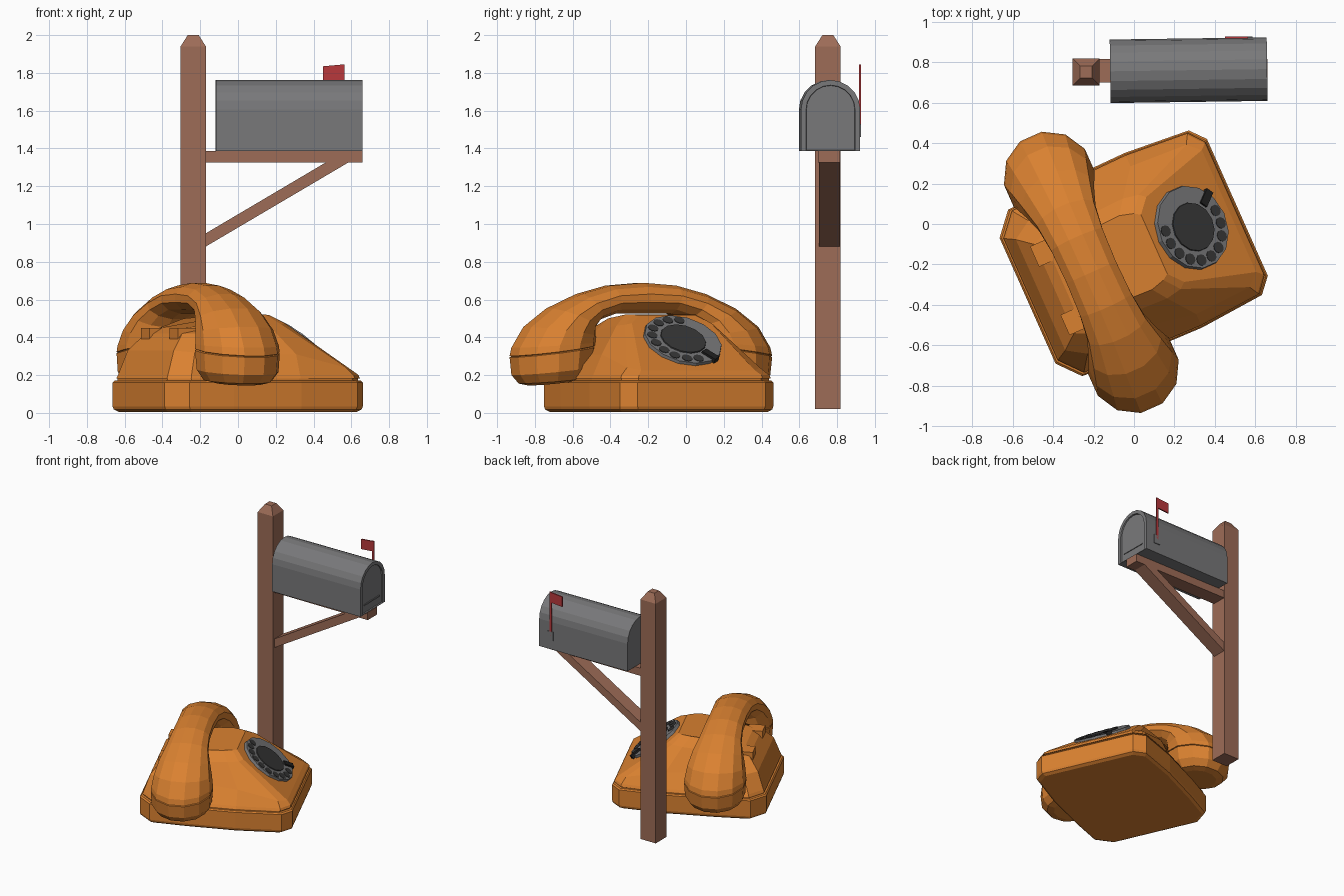
import bpy, bmesh, math
from mathutils import Matrix, Vector

if "Cube" in bpy.data.objects:
    bpy.data.objects.remove(bpy.data.objects["Cube"])


def material(name, r, g, b):
    m = bpy.data.materials.new(name)
    m.diffuse_color = (r, g, b, 1)
    m.use_nodes = True
    m.node_tree.nodes["Principled BSDF"].inputs["Base Color"].default_value = m.diffuse_color
    return m


ORANGE = material("orange", 0.70, 0.22, 0.03)
GREY = material("metal grey", 0.19, 0.19, 0.195)
DARK = material("dark grey", 0.04, 0.04, 0.04)
BLACK = material("black", 0.015, 0.015, 0.015)
WOOD = material("wood brown", 0.34, 0.15, 0.095)
RED = material("red", 0.48, 0.04, 0.045)

# The telephone faces +x, turned 24 degrees
PHONE = Matrix.Translation((0.054, -0.121, 0)) @ Matrix.Rotation(math.radians(24), 4, 'Z')


def loft(name, rings, mat, matrix=Matrix()):
    """Skin a list of equal-length closed rings and cap both ends."""
    bm = bmesh.new()
    loops = [[bm.verts.new(matrix @ Vector(p)) for p in ring] for ring in rings]
    n = len(loops[0])
    for lo, hi in zip(loops, loops[1:]):
        for i in range(n):
            j = (i + 1) % n
            bm.faces.new((lo[i], lo[j], hi[j], hi[i]))
    bm.faces.new(loops[0][::-1])
    bm.faces.new(loops[-1])
    bmesh.ops.recalc_face_normals(bm, faces=bm.faces)
    me = bpy.data.meshes.new(name)
    bm.to_mesh(me)
    bm.free()
    me.materials.append(mat)
    ob = bpy.data.objects.new(name, me)
    bpy.context.collection.objects.link(ob)
    return ob


def box(name, lo, hi, mat, matrix=Matrix()):
    (x0, y0, z0), (x1, y1, z1) = lo, hi
    rings = [[(x0, y0, z), (x1, y0, z), (x1, y1, z), (x0, y1, z)] for z in (z0, z1)]
    return loft(name, rings, mat, matrix)


def disc(name, radius, z0, z1, mat, matrix, sides=14, top=1.0, centre=(0, 0)):
    rings = []
    for z, r in ((z0, radius), (z1, radius * top)):
        rings.append([(centre[0] + r * math.cos(math.tau * i / sides),
                       centre[1] + r * math.sin(math.tau * i / sides), z) for i in range(sides)])
    return loft(name, rings, mat, matrix)


def mirrored(half):
    """Half outline on +y, completed on -y."""
    return half + [(x, -y, z) for x, y, z in reversed(half)]


# Telephone base plinth
plan = [(0.5, 0.37), (0.435, 0.445), (0.1, 0.472), (-0.29, 0.465), (-0.54, 0.45), (-0.635, 0.34)]


def plinth(scale, z):
    return mirrored([((x + 0.06) * scale - 0.06, y * scale, z) for x, y in plan])


loft("phone_base", [plinth(0.95, 0.005), plinth(0.99, 0.018), plinth(1, 0.035), plinth(1, 0.16),
                    plinth(0.985, 0.17), plinth(0.96, 0.172), plinth(0.96, 0.19)], ORANGE, PHONE)

# Sloping telephone body
body = [
    [(.487, .36, .182), (.425, .435, .182), (.1, .46, .182),
     (-.29, .452, .182), (-.525, .437, .182), (-.618, .33, .182)],
    [(.482, .355, .2), (.42, .428, .2), (.1, .45, .2),
     (-.29, .44, .2), (-.52, .43, .2), (-.61, .325, .2)],
    [(.455, .33, .225), (.395, .385, .24), (.1, .40, .31),
     (-.29, .33, .31), (-.47, .36, .32), (-.565, .30, .33)],
    [(.11, .23, .475), (.08, .255, .467), (0, .27, .462),
     (-.29, .26, .435), (-.41, .28, .42), (-.49, .24, .42)],
    [(.05, .16, .518), (.02, .18, .52), (-.05, .2, .52),
     (-.29, .19, .50), (-.38, .19, .46), (-.44, .17, .45)],
]
loft("phone_body", [mirrored(r) for r in body], ORANGE, PHONE)

# Cradle lugs behind the handset
for side in (-1, 1):
    b0, b1 = sorted((side * 0.13, side * 0.24))
    box("cradle_lug", (-0.515, b0, 0.35), (-0.40, b1, 0.45), ORANGE, PHONE)

# Handset: (outer b, outer z, inner b, inner z, half width)
half = [
    (.19, .675, .16, .525, .14), (.36, .63, .25, .495, .155), (.53, .553, .285, .45, .185),
    (.66, .455, .283, .405, .207), (.728, .345, .283, .375, .219), (.738, .302, .283, .36, .222),
    (.73, .299, .291, .357, .214), (.738, .294, .283, .352, .222),
    (.728, .20, .30, .245, .215), (.69, .155, .335, .185, .178), (.64, .145, .38, .172, .13),
]
spine = [(-ob, oz, -ib, iz, w) for ob, oz, ib, iz, w in reversed(half)]
spine += [(0, .69, 0, .525, .135)] + half
rings = []
for ob, oz, ib, iz, w in spine:
    ring = []
    for i in range(12):
        t = math.tau * (i + 0.5) / 12
        c, s = math.cos(t) * 1.02, math.sin(t) * 1.02
        ring.append((-0.29 + w * s, (ob + ib) / 2 + (ob - ib) / 2 * c,
                     (oz + iz) / 2 + (oz - iz) / 2 * c))
    rings.append(ring)
loft("handset", rings, ORANGE, PHONE)

# Rotary dial
DIAL = PHONE @ Matrix.Translation((0.261, 0, 0.39)) @ Matrix.Rotation(math.radians(37), 4, 'Y')
disc("dial_plate", 0.217, -0.04, 0.0, GREY, DIAL, 14, 0.97)
disc("dial_centre", 0.128, -0.01, 0.006, DARK, DIAL, 14, 0.96)
for i in range(10):
    t = math.radians(10 - 22.5 * i)
    disc("finger_hole", 0.029, -0.005, 0.003, DARK, DIAL, 10,
         centre=(0.17 * math.cos(t), 0.17 * math.sin(t)))
box("finger_stop", (0.135, -0.02, -0.02), (0.222, 0.02, 0.012), BLACK,
    DIAL @ Matrix.Rotation(math.radians(36), 4, 'Z'))

# Mailbox post with chamfered top
PX, PY = -0.237, 0.751


def square(h, z):
    return [(PX + sx * h, PY + sy * h, z) for sx, sy in ((-1, -1), (1, -1), (1, 1), (-1, 1))]


loft("post", [square(.067, .02), square(.067, 1.94), square(.029, 2.0)], WOOD)

# Support beam and diagonal strut
box("beam", (-0.18, 0.70, 1.325), (0.66, 0.815, 1.386), WOOD)
strut = [(-0.18, 0.875), (0.585, 1.326), (0.465, 1.326), (-0.18, 0.945)]
loft("strut", [[(x, y, z) for x, z in strut] for y in (0.705, 0.815)], WOOD)


# Arched mailbox with rim and recessed door
def arch(x, r, bottom, yc=0.76, zc=1.605, n=10):
    pts = [(x, yc + r * math.cos(math.pi * i / n), zc + r * math.sin(math.pi * i / n))
           for i in range(n + 1)]
    return [(x, yc + r, bottom)] + pts + [(x, yc - r, bottom)]


TURN = (Matrix.Translation((0.27, 0.76, 0)) @ Matrix.Rotation(math.radians(0.8), 4, 'Z')
        @ Matrix.Translation((-0.27, -0.76, 0)))
loft("mailbox", [arch(-0.118, .157, 1.386), arch(0.658, .157, 1.386), arch(0.658, .13, 1.39),
                 arch(0.648, .128, 1.392)], GREY, TURN)
box("door_latch", (0.645, 0.66, 1.45), (0.654, 0.86, 1.46), GREY, TURN)

# Red flag on its bracket
box("flag_bracket", (0.53, 0.91, 1.46), (0.585, 0.927, 1.53), GREY)
box("flag_pole", (0.545, 0.917, 1.50), (0.563, 0.927, 1.845), RED)
flag = [(0.45, 1.755), (0.56, 1.765), (0.56, 1.845), (0.45, 1.835)]
loft("flag", [[(x, y, z) for x, z in flag] for y in (0.917, 0.927)], RED)
